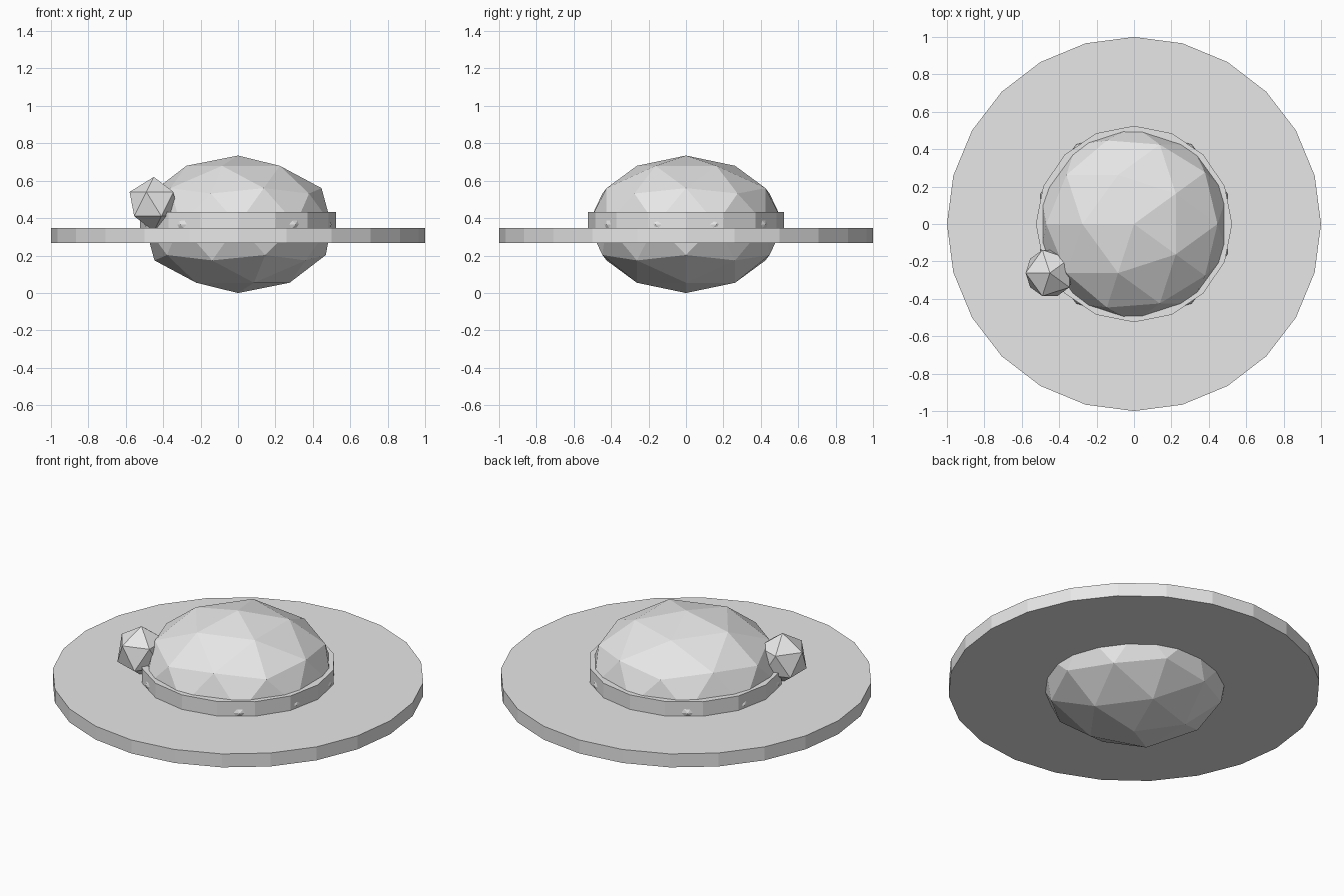
import bpy
import math

old = bpy.data.objects.get("Cube")
if old:
    bpy.data.objects.remove(old, do_unlink=True)

grey = bpy.data.materials.new("light_grey")
grey.use_nodes = True
grey.diffuse_color = (0.8, 0.8, 0.8, 1)
grey.node_tree.nodes["Principled BSDF"].inputs["Base Color"].default_value = (0.8, 0.8, 0.8, 1)


def finish(name):
    obj = bpy.context.object
    obj.name = name
    obj.data.materials.append(grey)
    return obj


def disc(name, sides, radius, bottom, top):
    bpy.ops.mesh.primitive_cylinder_add(
        vertices=sides, radius=radius, depth=top - bottom,
        location=(0, 0, (top + bottom) / 2))
    return finish(name)


def faceted_ball(name, detail, radius, location, height=1):
    bpy.ops.mesh.primitive_ico_sphere_add(
        subdivisions=detail, radius=radius, location=location,
        rotation=(0, 0, math.pi))
    obj = finish(name)
    obj.scale.z = height
    return obj


# Flattened faceted crown running through the brim
faceted_ball("crown", 2, 0.525, (0, 0, 0.367), 0.7)

# Wide flat brim and the band around the crown
disc("brim", 24, 1.0, 0.267, 0.347)
disc("band", 16, 0.525, 0.30, 0.433)

# Small ornament beside the crown at the front right
faceted_ball("side_ornament", 1, 0.145, (-0.45, -0.262, 0.475))
